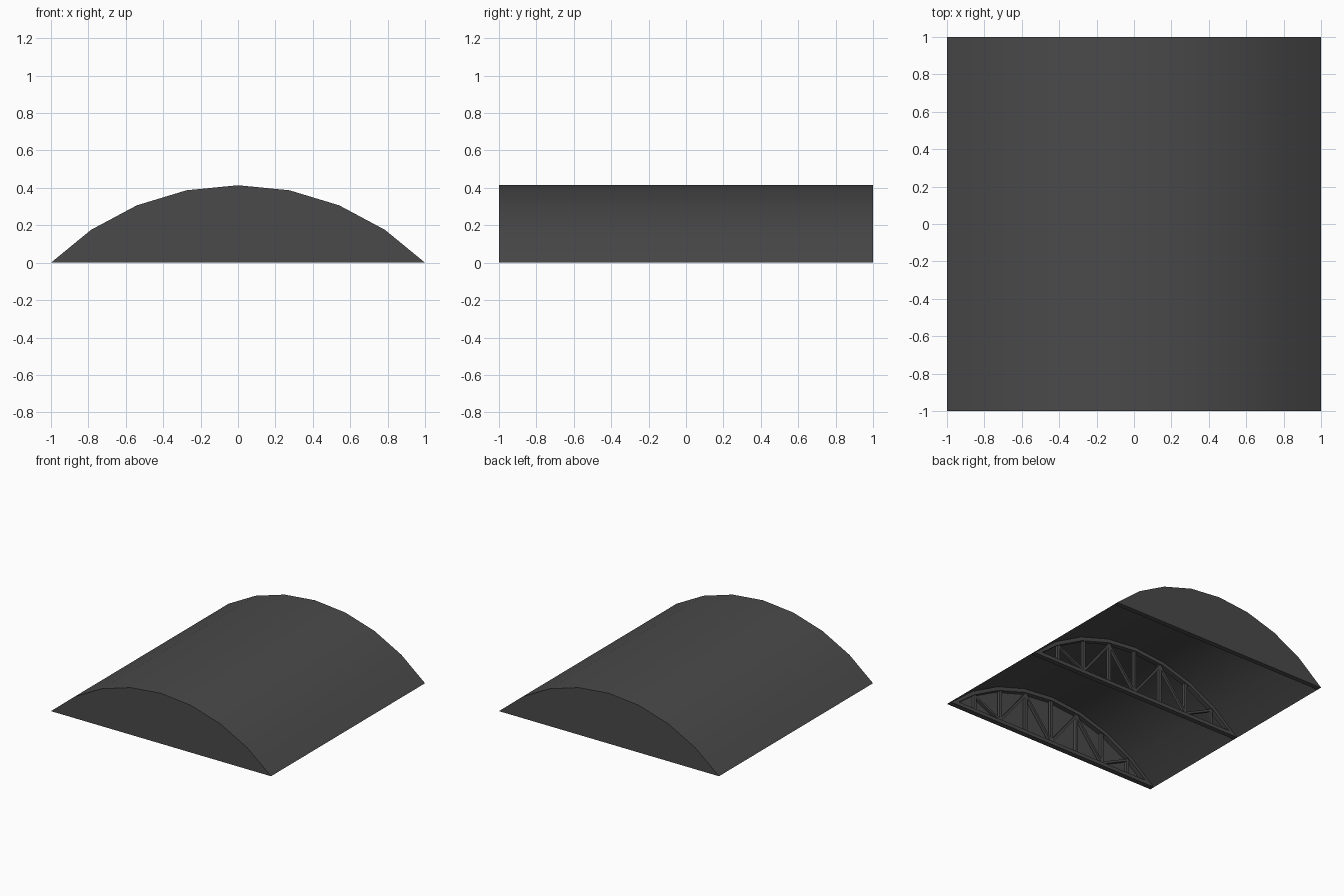
import bpy, math
from mathutils import Vector

if "Cube" in bpy.data.objects:
    bpy.data.objects.remove(bpy.data.objects["Cube"])

mat = bpy.data.materials.new("charcoal_grey")
mat.diffuse_color = (0.068, 0.068, 0.068, 1)
mat.use_nodes = True
mat.node_tree.nodes["Principled BSDF"].inputs["Base Color"].default_value = mat.diffuse_color

R = math.sqrt(2)
N = 8


def arc(r):
    """Quarter circle from left eave to right eave, centred below the ground."""
    out = []
    for i in range(N + 1):
        a = math.radians(-45 + 90 * i / N)
        out.append((r * math.sin(a), r * math.cos(a) - 1))
    return out


def make(name, verts, faces, smooth=False):
    me = bpy.data.meshes.new(name)
    me.from_pydata(verts, [], faces)
    me.materials.append(mat)
    for p in me.polygons:
        p.use_smooth = smooth
    ob = bpy.data.objects.new(name, me)
    bpy.context.collection.objects.link(ob)
    return ob


def prism(polys, y, depth, verts, faces):
    """Add x-z polygons (clockwise seen from -y) extruded along y."""
    for poly in polys:
        b, n = len(verts), len(poly)
        verts += [(x, y - depth / 2, z) for x, z in poly]
        verts += [(x, y + depth / 2, z) for x, z in poly]
        faces.append([b + i for i in reversed(range(n))])
        faces.append([b + n + i for i in range(n)])
        faces += [[b + i, b + (i + 1) % n, b + n + (i + 1) % n, b + n + i]
                  for i in range(n)]


def bar(p, q, w):
    p, q = Vector(p), Vector(q)
    d = (q - p).normalized()
    s = Vector((-d.y, d.x)) * w / 2
    return [tuple(v) for v in (p + s, q + s, q - s, p - s)]


# Curved roof sheet
prof = arc(R)
make("roof", [(x, -1, z) for x, z in prof] + [(x, 1, z) for x, z in prof],
     [[i, i + 1, N + 2 + i, N + 1 + i] for i in range(N)], True)

# Gable end walls
n = N + 1
make("front_gable", [(x, -1, z) for x, z in prof], [list(reversed(range(n)))])
make("back_gable", [(x, 1, z) for x, z in prof], [list(range(n))])

# Truss parts: bottom chord, arched top chord, posts and zigzag braces
outer, inner = arc(R - 0.004), arc(R - 0.034)
outer[0], outer[-1] = (-0.993, 0), (0.993, 0)
inner[0], inner[-1] = (-0.955, 0), (0.955, 0)
chords = [[(-0.995, 0), (-0.96, 0.03), (0.96, 0.03), (0.995, 0)]]
chords += [[outer[i], outer[i + 1], inner[i + 1], inner[i]] for i in range(N)]


def top(x):
    return math.sqrt((R - 0.034) ** 2 - x * x) - 1


webs = []
for k in range(-3, 4):
    x = k * 0.25
    webs.append(bar((x, 0.02), (x, top(x)), 0.024))
for s in (-1, 1):
    for lo, hi in ((0, 0.25), (0.5, 0.25), (0.5, 0.75)):
        webs.append(bar((s * lo, 0.03), (s * hi, top(hi) - 0.01), 0.018))

for name, y in (("front_truss", -0.978), ("middle_truss", 0), ("back_truss", 0.978)):
    verts, faces = [], []
    prism(chords, y, 0.04, verts, faces)
    prism(webs, y, 0.024, verts, faces)
    make(name, verts, faces)
